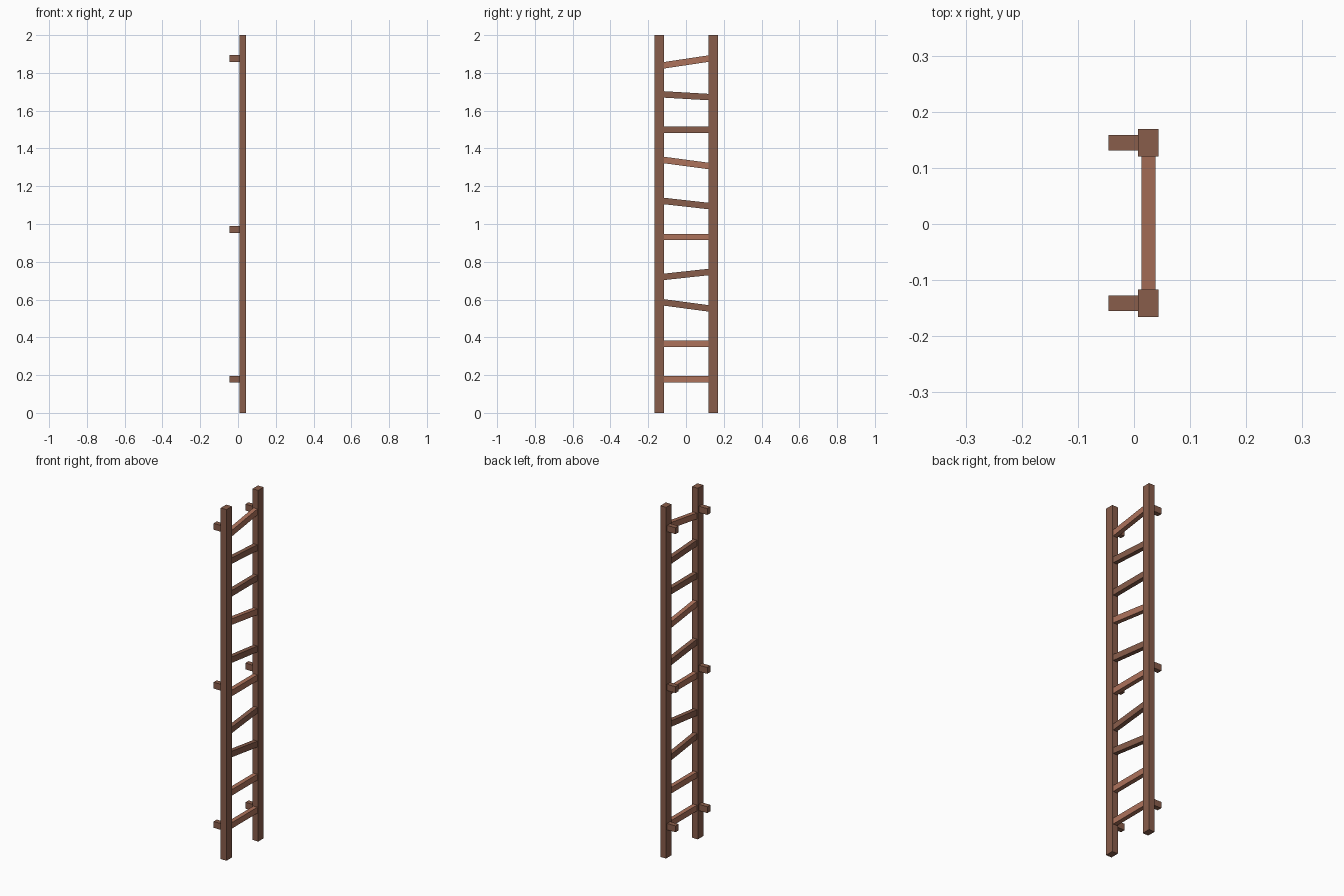
import bpy
import math
from mathutils import Matrix

if "Cube" in bpy.data.objects:
    bpy.data.objects.remove(bpy.data.objects["Cube"])


def material(name, color):
    m = bpy.data.materials.new(name)
    m.diffuse_color = (*color, 1)
    m.use_nodes = True
    m.node_tree.nodes["Principled BSDF"].inputs["Base Color"].default_value = m.diffuse_color
    return m


dark_wood = material("dark_wood", (0.25, 0.11, 0.07))
light_wood = material("light_wood", (0.42, 0.17, 0.105))


def box(name, center, size, mat, tilt=0.0):
    bpy.ops.mesh.primitive_cube_add(size=1)
    ob = bpy.context.object
    ob.name = name
    ob.data.transform(Matrix.Translation(center)
                      @ Matrix.Rotation(tilt, 4, 'X')
                      @ Matrix.Diagonal((*size, 1)))
    ob.data.materials.append(mat)
    return ob


# Side rails with three wall brackets each
for side, y in (("left", -0.1415), ("right", 0.1445)):
    box(f"{side}_rail", (0.0255, y, 1.0), (0.036, 0.049, 2.0), dark_wood)
    for i, z in enumerate((0.178, 0.971, 1.876)):
        box(f"{side}_bracket_{i + 1}", (-0.0175, y + 0.0005, z),
            (0.055, 0.028, 0.036), dark_wood)

# Crooked rungs: height at the -y rail, height at the +y rail, light or dark wood
rungs = [
    (0.177, 0.177, True), (0.365, 0.365, True), (0.585, 0.553, False),
    (0.720, 0.746, False), (0.931, 0.931, True), (1.122, 1.095, False),
    (1.339, 1.307, True), (1.499, 1.499, False), (1.686, 1.672, False),
    (1.840, 1.876, True),
]
span = 0.24
for i, (z0, z1, light) in enumerate(rungs):
    box(f"rung_{i + 1}", (0.0255, 0.0015, (z0 + z1) / 2), (0.025, 0.26, 0.034),
        light_wood if light else dark_wood, math.atan2(z1 - z0, span))
